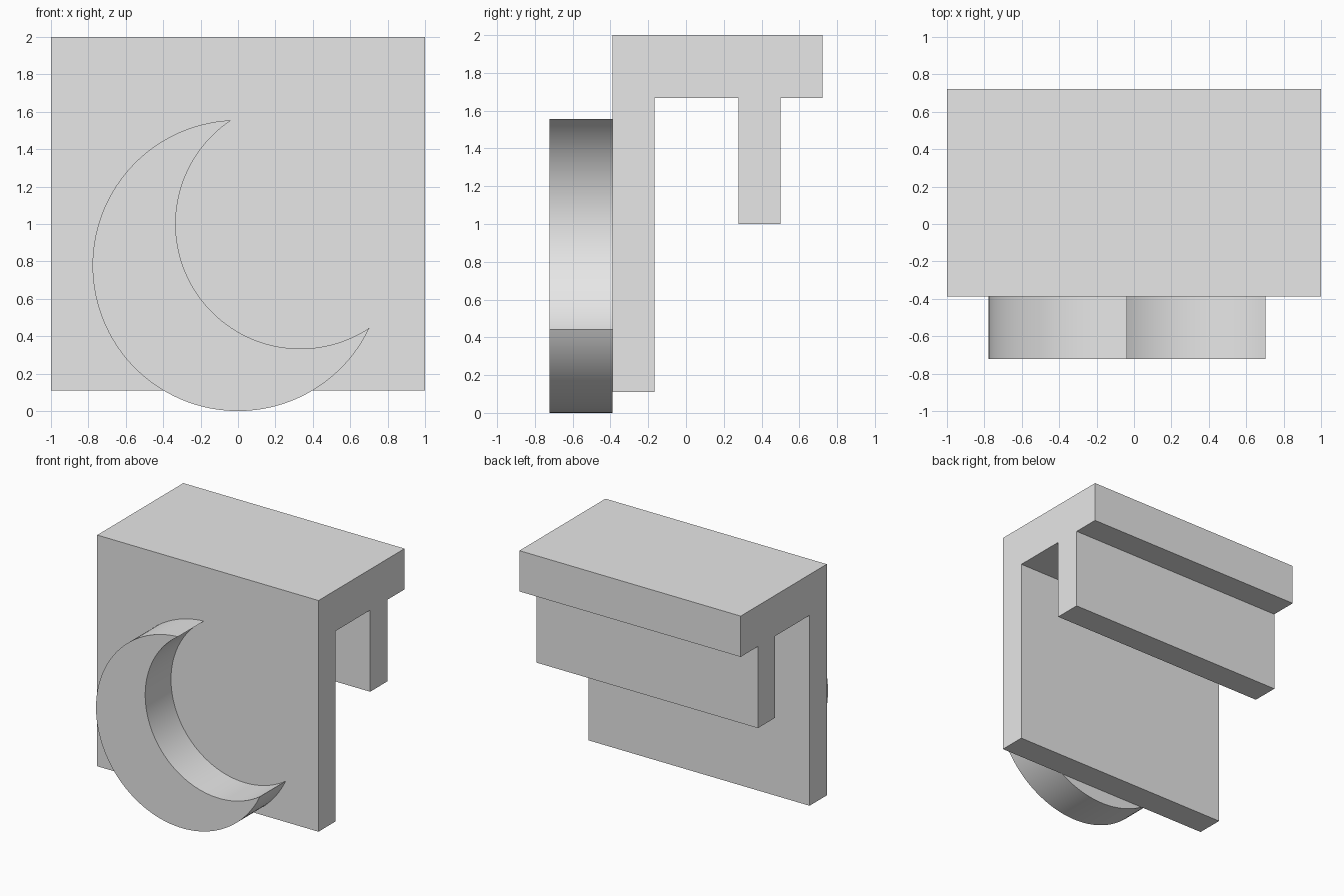
import bpy
import bmesh
import math
from mathutils import Vector

cube = bpy.data.objects.get("Cube")
if cube:
    bpy.data.objects.remove(cube, do_unlink=True)

U = 1 / 9  # design module

# Single plain grey material
grey = bpy.data.materials.new("light_grey")
grey.use_nodes = True
grey.diffuse_color = (0.8, 0.8, 0.8, 1)
grey.node_tree.nodes["Principled BSDF"].inputs["Base Color"].default_value = (0.8, 0.8, 0.8, 1)


def extrude_profile(name, points, direction, smooth=False):
    """Fill a closed planar outline and extrude it along direction."""
    bm = bmesh.new()
    face = bm.faces.new([bm.verts.new(p) for p in points])
    result = bmesh.ops.extrude_face_region(bm, geom=[face], use_keep_orig=True)
    moved = [g for g in result["geom"] if isinstance(g, bmesh.types.BMVert)]
    bmesh.ops.translate(bm, verts=moved, vec=direction)
    bmesh.ops.recalc_face_normals(bm, faces=bm.faces)
    mesh = bpy.data.meshes.new(name)
    bm.to_mesh(mesh)
    bm.free()
    mesh.materials.append(grey)
    obj = bpy.data.objects.new(name, mesh)
    bpy.context.collection.objects.link(obj)
    if smooth:
        bpy.ops.object.select_all(action="DESELECT")
        obj.select_set(True)
        bpy.context.view_layer.objects.active = obj
        bpy.ops.object.shade_smooth_by_angle(angle=math.radians(30))
    return obj


def arc(center, radius, start, end, steps):
    """Points from start to end angle, leaving out the last one."""
    angles = [start + (end - start) * i / steps for i in range(steps)]
    return [center + radius * Vector((math.cos(a), math.sin(a))) for a in angles]


# Hook bracket: front plate, top slab and hanging rear tongue in one outline
front, plate_back = -3.5 * U, -1.5 * U
tongue_front, tongue_back, rear = 2.5 * U, 4.5 * U, 6.5 * U
bottom, tongue_bottom, slab_bottom, top = U, 9 * U, 15 * U, 18 * U
outline = [
    (front, bottom), (plate_back, bottom), (plate_back, slab_bottom),
    (tongue_front, slab_bottom), (tongue_front, tongue_bottom),
    (tongue_back, tongue_bottom), (tongue_back, slab_bottom),
    (rear, slab_bottom), (rear, top), (front, top),
]
extrude_profile("hook_bracket", [(-1, y, z) for y, z in outline], (2, 0, 0))

# Crescent hook: region of the outer circle outside the inner circle
outer_c, outer_r = Vector((0, 7 * U)), 7 * U
inner_c, inner_r = Vector((3 * U, 9 * U)), 6 * U
axis = inner_c - outer_c
dist = axis.length
tilt = math.atan2(axis.y, axis.x)
along = (outer_r ** 2 - inner_r ** 2 + dist ** 2) / (2 * dist)
outer_half = math.acos(along / outer_r)
inner_half = math.acos((along - dist) / inner_r)
full = 2 * math.pi
crescent = arc(outer_c, outer_r, tilt + outer_half, tilt + full - outer_half, 80)
crescent += arc(inner_c, inner_r, tilt + full - inner_half, tilt + inner_half, 64)
extrude_profile("crescent_hook", [(p.x, front, p.y) for p in crescent],
                (0, -3 * U, 0), smooth=True)
